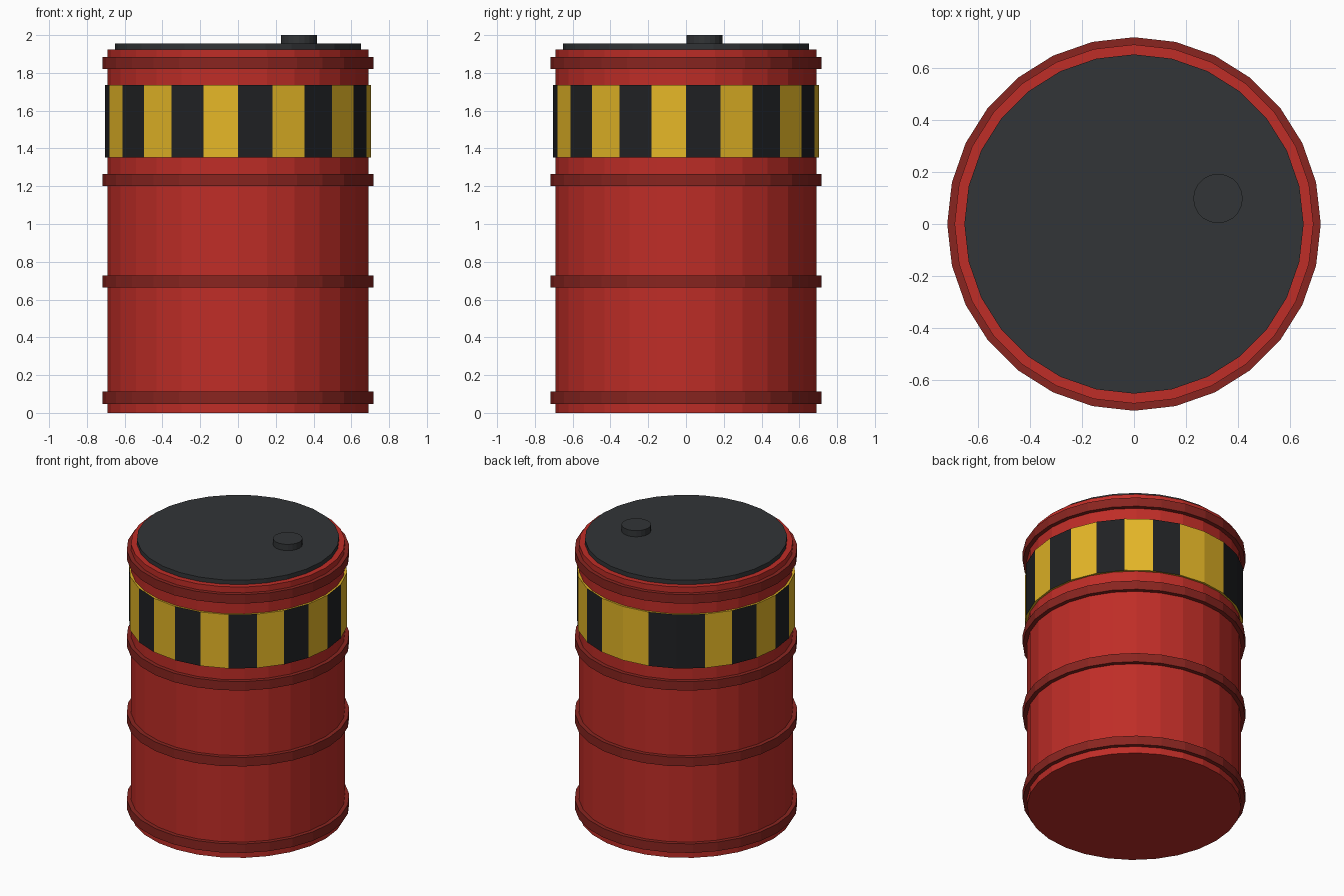
import bpy, bmesh
from math import cos, sin, tau

if "Cube" in bpy.data.objects:
    bpy.data.objects.remove(bpy.data.objects["Cube"])


def material(name, r, g, b):
    m = bpy.data.materials.new(name)
    m.diffuse_color = (r, g, b, 1)
    m.use_nodes = True
    m.node_tree.nodes["Principled BSDF"].inputs["Base Color"].default_value = m.diffuse_color
    return m


RED = material("red", 0.52, 0.026, 0.02)
DARK_RED = material("dark_red", 0.25, 0.018, 0.014)
GREY = material("dark_grey", 0.032, 0.035, 0.038)
YELLOW = material("yellow", 0.78, 0.47, 0.02)
BLACK = material("black", 0.014, 0.015, 0.017)


def cylinder(name, r, z0, z1, mat, sides=28, x=0, y=0):
    bpy.ops.mesh.primitive_cylinder_add(
        vertices=sides, radius=r, depth=z1 - z0, location=(x, y, (z0 + z1) / 2))
    ob = bpy.context.object
    ob.name = name
    ob.data.materials.append(mat)
    return ob


def ring(name, r_in, r_out, z0, z1, sides, mats, outer_index=lambda i: 0):
    """Closed rectangular-section ring; outer_index picks each outer face's material."""
    bm = bmesh.new()
    section = [(r_in, z0), (r_out, z0), (r_out, z1), (r_in, z1)]
    loops = [[bm.verts.new((r * cos(tau * i / sides), r * sin(tau * i / sides), z))
              for r, z in section] for i in range(sides)]
    for i in range(sides):
        a, b = loops[i], loops[(i + 1) % sides]
        for k in range(4):
            n = (k + 1) % 4
            f = bm.faces.new((a[k], b[k], b[n], a[n]))
            if k == 1:
                f.material_index = outer_index(i)
    bmesh.ops.recalc_face_normals(bm, faces=bm.faces)
    me = bpy.data.meshes.new(name)
    bm.to_mesh(me)
    bm.free()
    for m in mats:
        me.materials.append(m)
    ob = bpy.data.objects.new(name, me)
    bpy.context.collection.objects.link(ob)
    return ob


# Drum body, lid and filler cap
cylinder("drum_body", 0.69, 0, 1.925, RED)
cylinder("lid", 0.652, 1.91, 1.956, GREY)
cylinder("filler_cap", 0.095, 1.945, 2.0, GREY, 20, 0.323, 0.098)

# Raised hoops
for n, z in enumerate((0.08, 0.695, 1.234, 1.852)):
    ring(f"hoop_{n + 1}", 0.675, 0.718, z - 0.032, z + 0.032, 28, [DARK_RED])

# Hazard band: alternating stripes, with one pair swapped at the back
SWAPPED = {6: 0, 7: 1}
ring("hazard_band", 0.68, 0.705, 1.352, 1.735, 24, [YELLOW, BLACK],
     lambda i: SWAPPED.get(i, 1 - i % 2))
